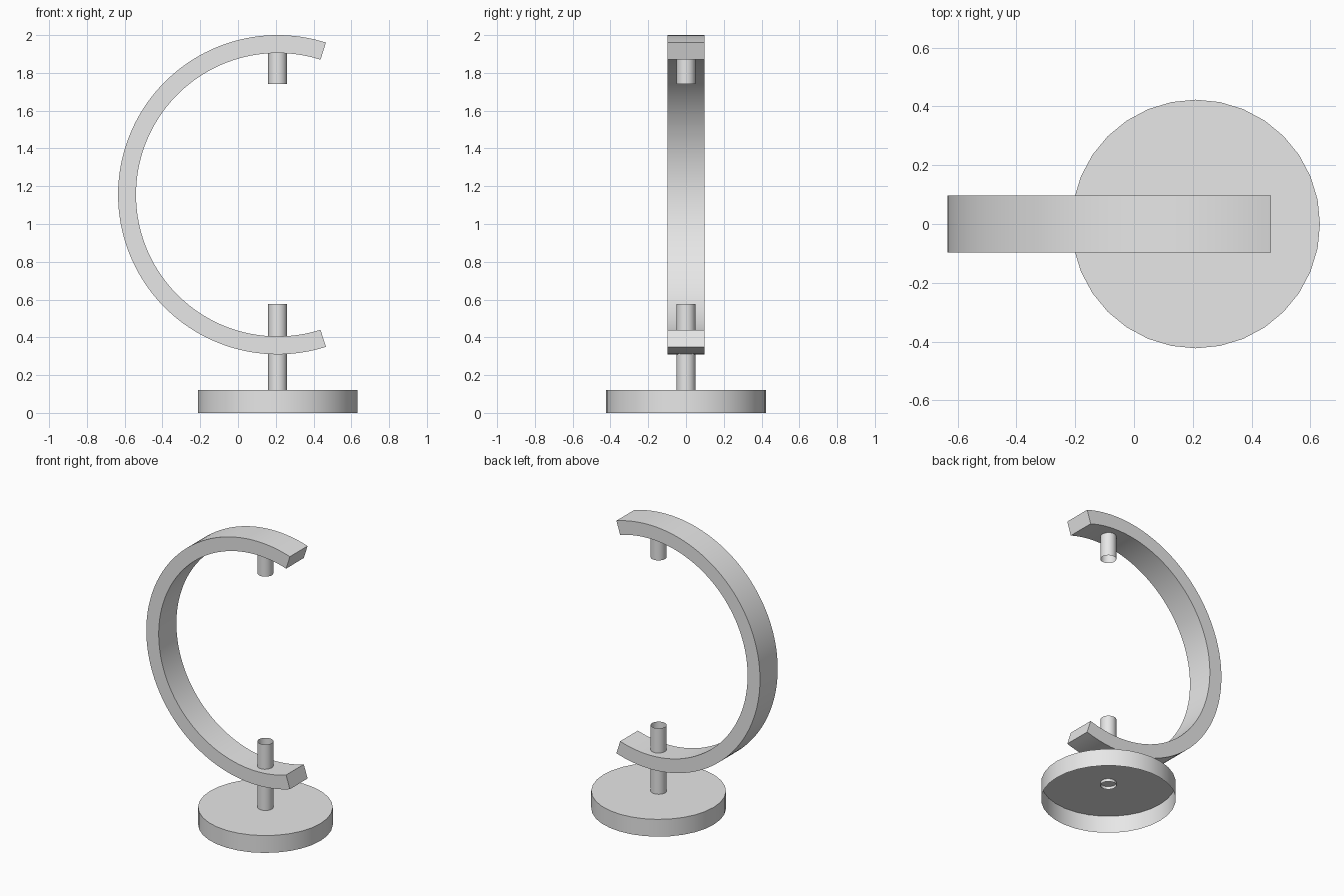
import bpy, bmesh, math

if "Cube" in bpy.data.objects:
    bpy.data.objects.remove(bpy.data.objects["Cube"])

AXIS_X = 0.21      # shared axis of base, pins and arc centre

grey = bpy.data.materials.new("light grey")
grey.diffuse_color = (0.8, 0.8, 0.8, 1)
grey.use_nodes = True
grey.node_tree.nodes["Principled BSDF"].inputs["Base Color"].default_value = grey.diffuse_color


def finish(bm, name):
    """Smooth the curved faces, keep hard edges sharp, add to the scene."""
    bmesh.ops.recalc_face_normals(bm, faces=bm.faces)
    bm.normal_update()
    for f in bm.faces:
        f.smooth = True
    for e in bm.edges:
        if len(e.link_faces) == 2 and e.calc_face_angle() > math.radians(30):
            e.smooth = False
    mesh = bpy.data.meshes.new(name)
    bm.to_mesh(mesh)
    bm.free()
    mesh.materials.append(grey)
    ob = bpy.data.objects.new(name, mesh)
    bpy.context.collection.objects.link(ob)
    return ob


def open_tube(name, radius, z0, z1, top_cap=False):
    """Upright 32-sided shell, open below and optionally closed on top."""
    bm = bmesh.new()
    bmesh.ops.create_cone(bm, cap_ends=True, segments=32, radius1=radius,
                          radius2=radius, depth=z1 - z0)
    bmesh.ops.translate(bm, verts=bm.verts, vec=(AXIS_X, 0, (z0 + z1) / 2))
    bm.normal_update()
    up = [f for f in bm.faces if f.normal.z > 0.9]
    down = [f for f in bm.faces if f.normal.z < -0.9]
    # recalculate outward normals only after the caps have been removed
    bmesh.ops.delete(bm, geom=down + ([] if top_cap else up),
                     context='FACES_ONLY')
    return finish(bm, name)


def arc_band(name, centre_z, r_in, r_out, half_width, gap_deg, steps=96):
    """C-shaped band of rectangular section, open towards +x."""
    bm = bmesh.new()
    a0, a1 = math.radians(gap_deg), math.radians(360 - gap_deg)
    rings = []
    for i in range(steps + 1):
        a = a0 + (a1 - a0) * i / steps
        section = [(r_in, -half_width), (r_out, -half_width),
                   (r_out, half_width), (r_in, half_width)]
        rings.append([bm.verts.new((AXIS_X + r * math.cos(a), y,
                                    centre_z + r * math.sin(a)))
                      for r, y in section])
    for p, q in zip(rings, rings[1:]):
        for k in range(4):
            n = (k + 1) % 4
            bm.faces.new((p[k], p[n], q[n], q[k]))
    bm.faces.new(rings[0])
    bm.faces.new(rings[-1][::-1])
    return finish(bm, name)


# Round foot, hollow underneath
open_tube("base", 0.423, 0.0, 0.12, top_cap=True)
# Pins that would carry the globe
open_tube("lower_pin", 0.05, 0.10, 0.577)
open_tube("upper_pin", 0.05, 1.74, 1.95)
# C-shaped meridian arm
arc_band("meridian_arm", 1.155, 0.75, 0.845, 0.097, 72.4)
